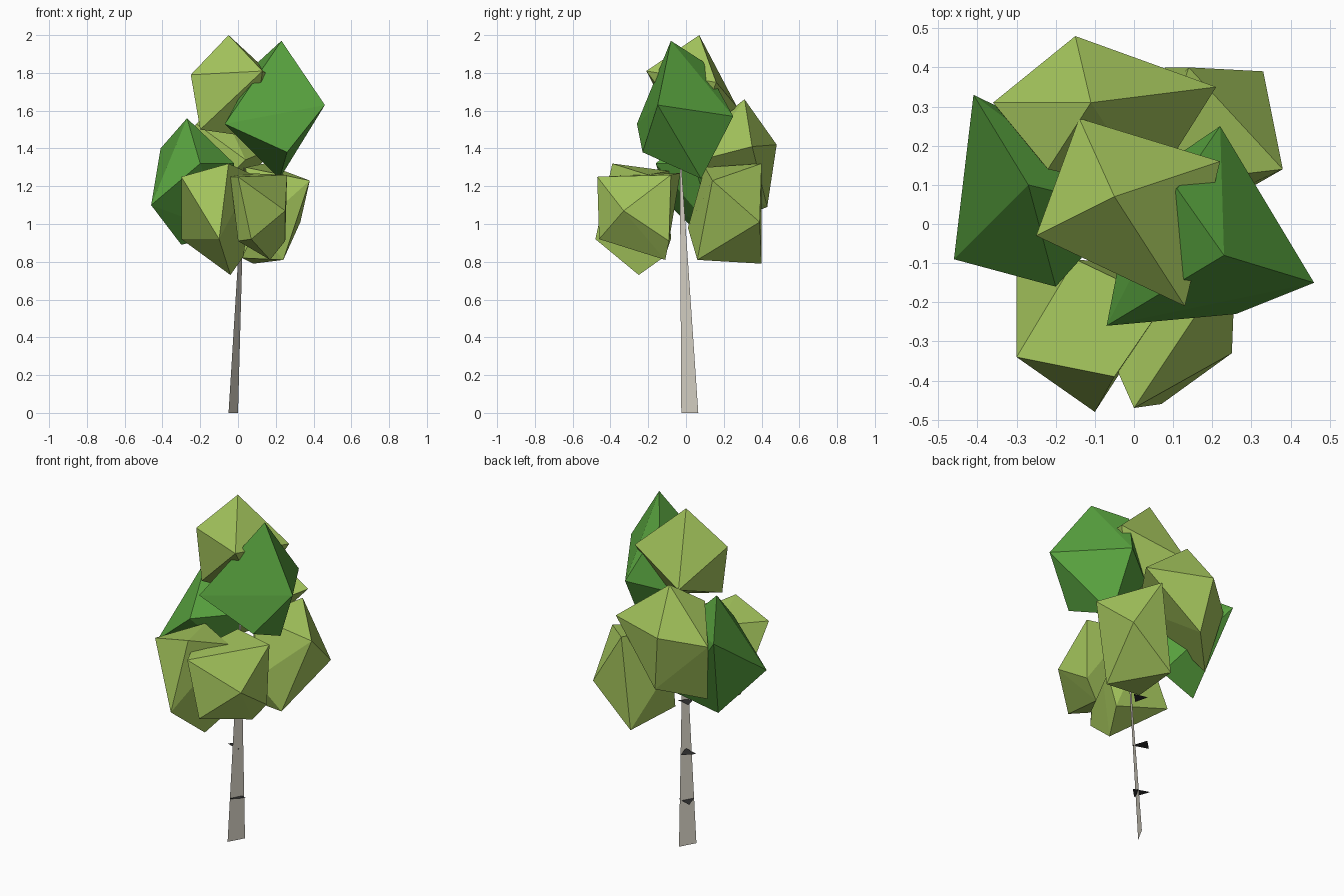
import bpy
import bmesh
from mathutils import Vector

if "Cube" in bpy.data.objects:
    bpy.data.objects.remove(bpy.data.objects["Cube"])


def material(name, rgb):
    m = bpy.data.materials.new(name)
    m.diffuse_color = (*rgb, 1)
    m.use_nodes = True
    m.node_tree.nodes["Principled BSDF"].inputs["Base Color"].default_value = m.diffuse_color
    return m


LIGHT = material("light_leaf", (0.38, 0.57, 0.11))
DARK = material("dark_leaf", (0.10, 0.37, 0.05))
BARK = material("pale_bark", (0.72, 0.68, 0.59))
BLACK = material("bark_mark", (0.03, 0.03, 0.03))


def add_object(name, bm, mat):
    mesh = bpy.data.meshes.new(name)
    bm.to_mesh(mesh)
    bm.free()
    mesh.materials.append(mat)
    obj = bpy.data.objects.new(name, mesh)
    bpy.context.collection.objects.link(obj)
    return obj


def clump(name, mat, *corners):
    """Faceted leaf clump: the convex hull around a few corner points."""
    bm = bmesh.new()
    verts = [bm.verts.new(c) for c in corners]
    bmesh.ops.convex_hull(bm, input=verts)
    loose = [v for v in bm.verts if not v.link_faces]
    bmesh.ops.delete(bm, geom=loose, context='VERTS')
    bmesh.ops.recalc_face_normals(bm, faces=bm.faces)
    add_object(name, bm, mat)


def sheet(name, mat, *corners):
    """Single flat polygon."""
    bm = bmesh.new()
    bm.faces.new([bm.verts.new(c) for c in corners])
    add_object(name, bm, mat)


# Leaf clumps, from the top down
clump("top_leaves", LIGHT,
      (-.05, .07, 2.0), (-.25, -.03, 1.79), (.13, -.21, 1.81), (.22, .16, 1.75),
      (-.14, .27, 1.62), (-.20, -.05, 1.50), (.08, .05, 1.46))
clump("upper_right_leaves", DARK,
      (.23, -.08, 1.97), (.46, -.15, 1.63), (.22, .25, 1.57), (-.07, -.26, 1.53),
      (.26, -.23, 1.38), (.22, .08, 1.24), (.11, .09, 1.86), (0, .10, 1.50))
clump("left_leaves", DARK,
      (-.27, .10, 1.56), (-.41, .33, 1.40), (-.46, -.09, 1.10), (-.20, -.16, 1.32),
      (-.30, .13, 0.89), (-.02, .04, 1.32), (-.06, .16, 0.95))
clump("back_leaves", LIGHT,
      (-.11, .31, 1.66), (-.15, .48, 1.42), (.21, .35, 1.41), (-.36, .31, 1.36),
      (-.22, .14, 1.53), (-.10, .43, 1.09), (-.30, .23, 1.01), (.04, .08, 1.34))
clump("back_right_leaves", LIGHT,
      (.14, .40, 1.32), (.38, .14, 1.23), (.33, .39, 1.01), (.24, .06, 0.81),
      (.08, .40, 0.79), (.04, .10, 1.30), (.02, .07, 0.82), (0, .25, 1.02),
      (.10, .01, 0.98))
clump("front_left_leaves", LIGHT,
      (-.05, -.39, 1.32), (-.30, -.34, 1.25), (-.10, -.48, 0.92), (-.30, -.08, 0.92),
      (-.04, -.25, 0.73), (-.15, -.09, 1.28), (.08, -.20, 1.26), (.03, -.11, 0.83))
clump("front_right_leaves", LIGHT,
      (0, -.47, 1.25), (.26, -.08, 1.26), (.25, -.33, 1.07), (.07, -.46, 0.92),
      (.25, -.09, 0.91), (.17, -.11, 0.81), (-.04, -.38, 1.25), (.02, -.03, 1.27),
      (0, -.36, 0.91))

# Trunk: a tapering flat blade that leans slightly
base, tip = Vector((-.025, .02, 0)), Vector((.033, -.028, 1.3))
half = Vector((.025, .045, 0))
sheet("trunk", BARK, base - half, base + half, tip + half * .1, tip - half * .1)

# Bark marks: small level triangles around the trunk (height, base offset, point offset)
along, across = Vector((.707, .707, 0)), Vector((-.707, .707, 0))
for i, (z, foot, point) in enumerate([(.26, -.02, .07), (.55, .075, -.01), (.84, .02, .09)]):
    c = base.lerp(tip, z / 1.3)
    sheet(f"bark_mark_{i + 1}", BLACK,
          c + across * foot - along * .043, c + across * foot + along * .043, c + across * point)
